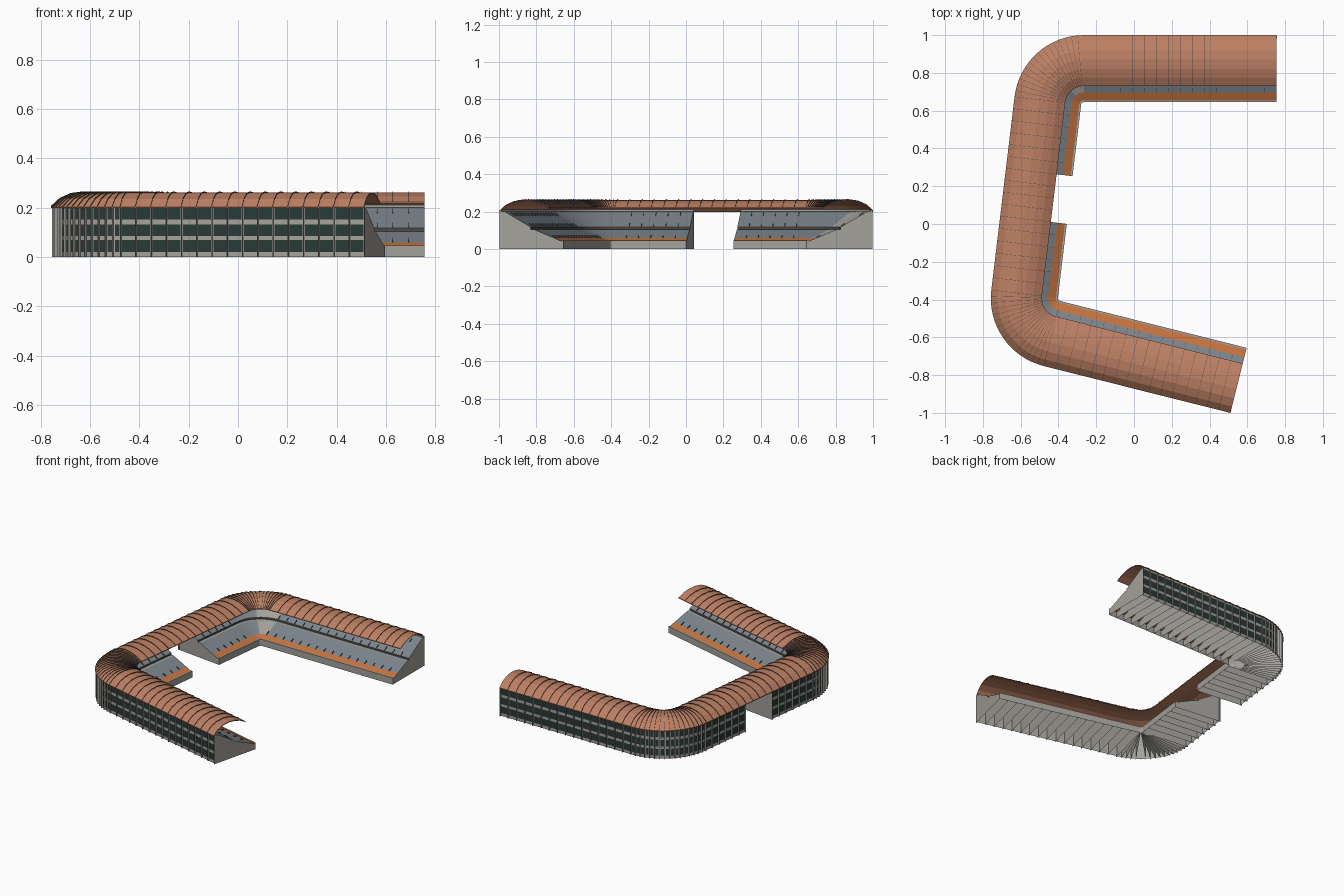
import bpy, bmesh, math
from mathutils import Vector

cube = bpy.data.objects.get("Cube")
if cube:
    bpy.data.objects.remove(cube, do_unlink=True)


def material(name, color):
    m = bpy.data.materials.new(name)
    m.use_nodes = True
    m.diffuse_color = (*color, 1)
    m.node_tree.nodes["Principled BSDF"].inputs["Base Color"].default_value = (*color, 1)
    return m


CONCRETE = material("pale concrete", (0.37, 0.36, 0.33))
SEAT = material("blue grey seating", (0.20, 0.235, 0.265))
ORANGE = material("orange seating", (0.55, 0.17, 0.05))
ROOF = material("copper roof", (0.51, 0.215, 0.125))
GLASS = material("dark green glass", (0.022, 0.042, 0.038))
STEEL = material("dark steel", (0.07, 0.07, 0.066))

# Path: a station is (centre, outward direction); d is measured inward from the outer edge
RADIUS = 0.37
BACK_CORNER = Vector((-0.265, 0.63))
FRONT_CORNER = Vector((-0.388, -0.393))
A_BACK, A_SIDE, A_FRONT = (math.radians(a) for a in (90, 173.2, 255.9))
FRONT_DIR = Vector((-math.sin(A_FRONT), math.cos(A_FRONT)))
BACK_END = Vector((0.755, 0.63))
FRONT_END = FRONT_CORNER + FRONT_DIR * 1.019
GAP_START = BACK_CORNER.lerp(FRONT_CORNER, 0.37)
GAP_END = BACK_CORNER.lerp(FRONT_CORNER, 0.617)


def straight(a, b, angle, n):
    return [(a.lerp(b, i / n), angle) for i in range(n + 1)]


def bend(centre, a, b, n):
    return [(centre, a + (b - a) * i / n) for i in range(n + 1)]


def place(station, d, z):
    c, a = station
    r = RADIUS - d
    return Vector((c.x + r * math.cos(a), c.y + r * math.sin(a), z))


back = straight(BACK_END, BACK_CORNER, A_BACK, 16)
back_bend = bend(BACK_CORNER, A_BACK, A_SIDE, 16)
side_back = straight(BACK_CORNER, GAP_START, A_SIDE, 6)
gap = straight(GAP_START, GAP_END, A_SIDE, 4)
side_front = straight(GAP_END, FRONT_CORNER, A_SIDE, 6)
front_bend = bend(FRONT_CORNER, A_SIDE, A_FRONT, 16)
front = straight(FRONT_CORNER, FRONT_END, A_FRONT, 16)

back_run = back + back_bend[1:] + side_back[1:]
front_run = side_front + front_bend[1:] + front[1:]
whole_run = back_run + gap[1:] + front_run[1:]


def finish(name, bm, mats, recalc=True):
    if recalc:
        bmesh.ops.recalc_face_normals(bm, faces=bm.faces)
    mesh = bpy.data.meshes.new(name)
    bm.to_mesh(mesh)
    bm.free()
    for m in mats:
        mesh.materials.append(m)
    ob = bpy.data.objects.new(name, mesh)
    bpy.context.collection.objects.link(ob)
    return ob


def sweep(name, run, profile, mats, slots, closed=False, repaint=None):
    bm = bmesh.new()
    rings = [[bm.verts.new(place(s, d, z)) for d, z in profile] for s in run]
    n = len(profile)
    for i in range(len(run) - 1):
        for j in range(n if closed else n - 1):
            k = (j + 1) % n
            f = bm.faces.new((rings[i][j], rings[i][k], rings[i + 1][k], rings[i + 1][j]))
            f.material_index = slots[j % len(slots)]
            if repaint and f.material_index == 1 and repaint(run[i], run[i + 1]):
                f.material_index = 0
    if closed:
        bm.faces.new(rings[0])
        bm.faces.new(rings[-1])
    return finish(name, bm, mats)


def sheets(name, stations, outlines, mat, thickness=0):
    """Flat cross-section panels, one set at every station."""
    bm = bmesh.new()
    for s in stations:
        for outline in outlines:
            bm.faces.new([bm.verts.new(place(s, d, z)) for d, z in outline])
    ob = finish(name, bm, [mat], False)
    if thickness:
        mod = ob.modifiers.new("thickness", "SOLIDIFY")
        mod.thickness = thickness
        mod.offset = 0
    return ob


# Stand shells: wall, upper tier, walkway, lower tier, orange front rows, parapet
STAND = [(0.015, 0), (0.015, 0.2), (0.032, 0.2), (0.175, 0.117), (0.175, 0.104),
         (0.195, 0.104), (0.303, 0.059), (0.345, 0.041), (0.345, 0.046),
         (0.355, 0.046), (0.355, 0)]
STAND_SLOTS = [0, 0, 1, 3, 0, 1, 2, 0, 0, 0]


def plain_corner(a, b):
    return a[0] == BACK_CORNER == b[0] and b[1] < (A_BACK + A_SIDE) / 2 + 0.01


for label, run in (("back", back_run), ("front", front_run)):
    sweep(label + "_stand", run, STAND, [CONCRETE, SEAT, ORANGE, STEEL],
          STAND_SLOTS, repaint=plain_corner)
    sheets(label + "_stand_frames", run, [STAND], CONCRETE)
    sweep(label + "_upper_wall", run, [(0.015, 0.2), (0.015, 0.21)], [CONCRETE], [0])

# Curved roof shell
ARCH = [(0, 0.203), (0.035, 0.235), (0.08, 0.255), (0.13, 0.262),
        (0.18, 0.258), (0.225, 0.245), (0.27, 0.222)]
UNDER = [(d, z - 0.005) for d, z in reversed(ARCH)]
sweep("roof", whole_run, ARCH + UNDER, [ROOF], [0], closed=True)

# Thin ribs over the roof, posts on the facade and rails on the seating
RIB = [[(d0, z0 - 0.003), (d1, z1 - 0.003), (d1, z1 + 0.004), (d0, z0 + 0.004)]
       for (d0, z0), (d1, z1) in zip(ARCH, ARCH[1:])]
sheets("roof_ribs", whole_run[1:-1], RIB, STEEL, 0.0015)
POST = [(0.004, 0), (0.015, 0), (0.015, 0.205), (0.004, 0.205)]
sheets("facade_posts", back_run + front_run, [POST], CONCRETE, 0.003)


def rail(d0, z0, d1, z1):
    return [(d0, z0), (d1, z1), (d1, z1 + 0.007), (d0, z0 + 0.007)]


rails = [rail(0.05, 0.19, 0.075, 0.175), rail(0.15, 0.132, 0.172, 0.119),
         rail(0.28, 0.069, 0.303, 0.059)]
sheets("aisle_rails", back[1:] + side_back[1:-1] + side_front[1:-1] + front[:-1],
       rails, STEEL, 0.002)


# Three floors of windows, one pane per bay
def windows(name, run, margin):
    bm = bmesh.new()
    for a, b in zip(run, run[1:]):
        for z in (0.021, 0.085, 0.151):
            h = 0.047
            ends = [(place(a, 0.0135, k), place(b, 0.0135, k)) for k in (z, z + h)]
            (p, q), (r, s) = ends
            pts = (p.lerp(q, margin), p.lerp(q, 1 - margin),
                   r.lerp(s, 1 - margin), r.lerp(s, margin))
            bm.faces.new([bm.verts.new(v) for v in pts])
    finish(name, bm, [GLASS], False)


for label, run in (("back", back), ("side_back", side_back),
                   ("side_front", side_front), ("front", front)):
    windows(label + "_windows", run, 0.07)
windows("back_bend_windows", back_bend, 0.2)
windows("front_bend_windows", front_bend, 0.2)
